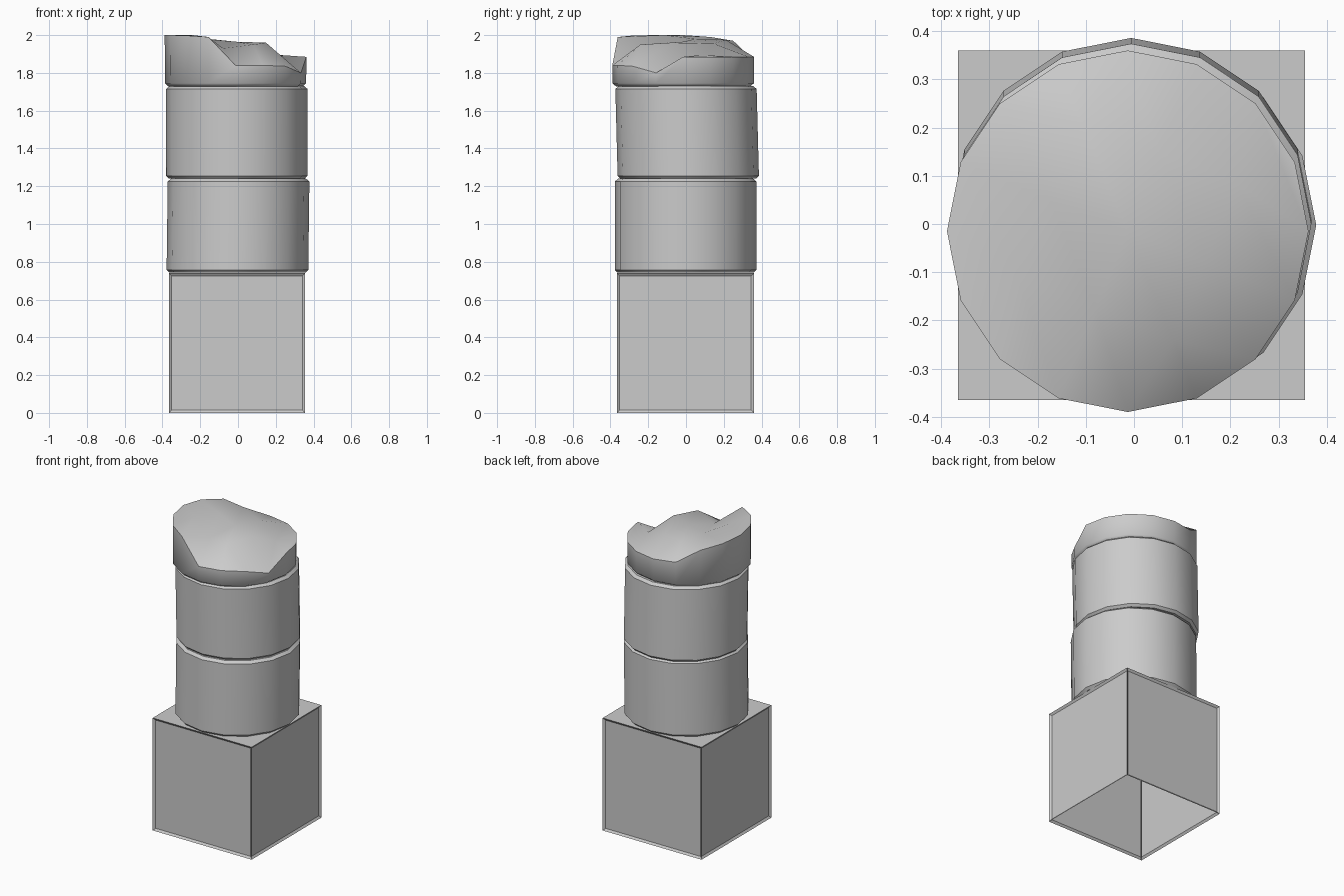
import bpy, bmesh, math

if "Cube" in bpy.data.objects:
    bpy.data.objects.remove(bpy.data.objects["Cube"])

SIDES = 16


def finish(name, bm, angle=35):
    bmesh.ops.recalc_face_normals(bm, faces=bm.faces[:])
    mesh = bpy.data.meshes.new(name)
    bm.to_mesh(mesh)
    bm.free()
    obj = bpy.data.objects.new(name, mesh)
    bpy.context.collection.objects.link(obj)
    bpy.ops.object.select_all(action='DESELECT')
    obj.select_set(True)
    bpy.context.view_layer.objects.active = obj
    bpy.ops.object.shade_smooth_by_angle(angle=math.radians(angle))
    return obj


def ring(bm, cx, cy, r, z):
    """One 16-point ring; z is a number or a list of heights."""
    pts = []
    for i in range(SIDES):
        a = 2 * math.pi * i / SIDES
        h = z[i] if isinstance(z, list) else z
        pts.append(bm.verts.new((cx + r * math.cos(a), cy + r * math.sin(a), h)))
    return pts


def bridge(bm, a, b):
    for i in range(SIDES):
        j = (i + 1) % SIDES
        bm.faces.new((a[i], a[j], b[j], b[i]))


def drum(name, z0, z1, r, bottom, top):
    """Column drum with narrow bevels, leaning from bottom to top centre."""
    bm = bmesh.new()
    rings = [ring(bm, *bottom, r - 0.015, z0), ring(bm, *bottom, r, z0 + 0.015),
             ring(bm, *top, r, z1 - 0.015), ring(bm, *top, r - 0.018, z1)]
    for a, b in zip(rings, rings[1:]):
        bridge(bm, a, b)
    bm.faces.new(rings[0])
    bm.faces.new(rings[-1])
    return finish(name, bm)


# Square plinth, open underneath, with a shallow panel on each side
bm = bmesh.new()
bmesh.ops.create_cube(bm, size=1)
for v in bm.verts:
    v.co = (-0.005 + v.co.x * 0.72, -0.003 + v.co.y * 0.725, (v.co.z + 0.5) * 0.74)
bm.normal_update()
bmesh.ops.delete(bm, geom=[f for f in bm.faces if f.normal.z < -0.5], context='FACES')
walls = [f for f in bm.faces if abs(f.normal.z) < 0.5]
bmesh.ops.inset_individual(bm, faces=walls, thickness=0.02, depth=-0.01)
finish("plinth", bm)

# Two stacked drums
drum("lower_drum", 0.742, 1.24, 0.375, (-0.003, -0.002), (0.003, -0.002))
drum("upper_drum", 1.24, 1.73, 0.374, (-0.006, 0.012), (-0.006, 0.0))

# Broken top: ragged rim filled by a 4 x 4 grid
rim_z = [1.885, 1.885, 1.885, 1.885, 1.885, 1.89, 1.97, 1.99,
         2.0, 2.0, 1.998, 1.99, 1.84, 1.84, 1.835, 1.80]
inner_z = [[1.975, 1.955, 1.895], [1.98, 1.965, 1.96], [2.0, 1.93, 1.95]]
cx, cy = -0.013, -0.015
bm = bmesh.new()
foot = ring(bm, cx, cy, 0.355, 1.728)
belly = ring(bm, cx, cy, 0.374, 1.745)
rim = ring(bm, cx, cy, 0.375, rim_z)
bridge(bm, foot, belly)
bridge(bm, belly, rim)
bm.faces.new(foot)

grid = {}
for k in range(4):      # walk the rim clockwise from its back-left corner
    grid[k, 0] = rim[(5 - k) % SIDES]
    grid[4, k] = rim[(1 - k) % SIDES]
    grid[4 - k, 4] = rim[(13 - k) % SIDES]
    grid[0, 4 - k] = rim[(9 - k) % SIDES]
for j in range(3):
    for i in range(3):
        x = -0.013 + 0.161 * (i - 1) - 0.066 * (j - 1)
        y = -0.015 - 0.064 * (i - 1) - 0.162 * (j - 1)
        grid[i + 1, j + 1] = bm.verts.new((x, y, inner_z[j][i]))
for i in range(4):
    for j in range(4):
        bm.faces.new((grid[i, j], grid[i + 1, j], grid[i + 1, j + 1], grid[i, j + 1]))
finish("broken_top", bm, 50)
